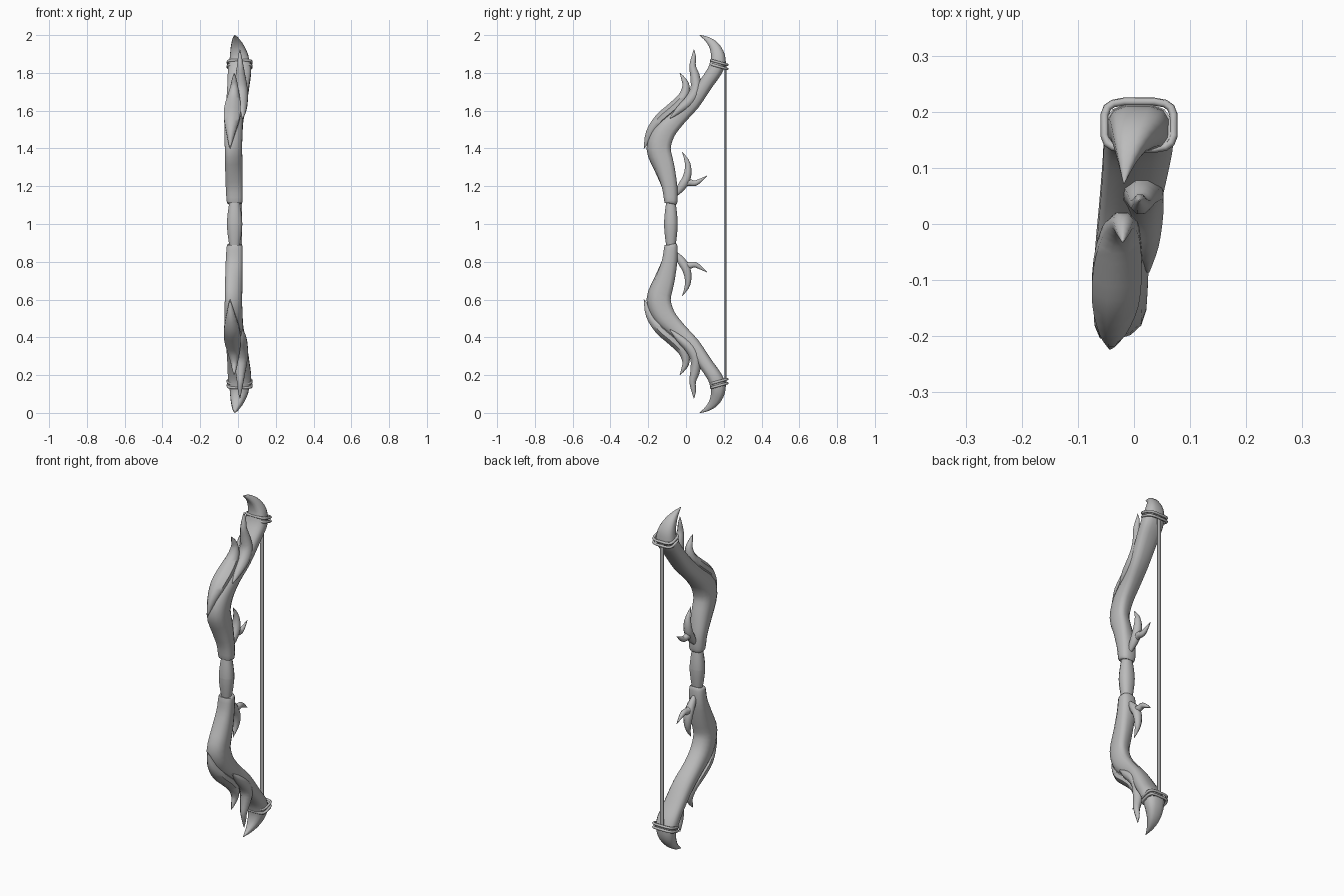
import bpy, bmesh, math
from mathutils import Vector

cube = bpy.data.objects.get("Cube")
if cube:
    bpy.data.objects.remove(cube, do_unlink=True)

MID = 1.0  # height of the mirror plane

grey = bpy.data.materials.new("plain grey")
grey.use_nodes = True
grey.diffuse_color = (0.5, 0.5, 0.5, 1)
grey.node_tree.nodes["Principled BSDF"].inputs["Base Color"].default_value = (0.5, 0.5, 0.5, 1)


def spline(stations, steps):
    """Catmull-Rom refinement of tuples."""
    s = [stations[0]] + stations + [stations[-1]]
    out = []
    for i in range(1, len(s) - 2):
        for k in range(steps):
            t = k / steps
            out.append([0.5 * (2 * b + (c - a) * t + (2 * a - 5 * b + 4 * c - d) * t * t
                               + (3 * b - a - 3 * c + d) * t ** 3)
                        for a, b, c, d in zip(*s[i - 1:i + 3])])
    return out + [list(stations[-1])]


def section(center, tangent, width, depth, twist, sides, power):
    """Ring of points around a centre; power below 1 squares it off."""
    normal = Vector((0, tangent.z, -tangent.y)).normalized()
    ring = []
    for k in range(sides):
        a = 2 * math.pi * (k + 0.5) / sides
        ca, sa = math.cos(a), math.sin(a)
        u = math.copysign(abs(ca) ** power, ca) * width
        v = math.copysign(abs(sa) ** power, sa) * depth
        ring.append(center + Vector((u, 0, 0)) + normal * (v + u * math.tan(twist)))
    return ring


def finish(obj, mirror):
    obj.data.materials.append(grey)
    obj.location.z = MID
    if mirror:
        m = obj.modifiers.new("mirror", 'MIRROR')
        m.use_axis = (False, False, True)
    if obj.type == 'MESH':
        bpy.ops.object.select_all(action='DESELECT')
        bpy.context.view_layer.objects.active = obj
        obj.select_set(True)
        bpy.ops.object.shade_smooth_by_angle(angle=math.radians(50))


def loft(name, stations, sides=12, power=0.7, steps=3, mirror=True):
    """Stations are (x, y, z, half width in x, half depth, twist)."""
    pts = spline(stations, steps)
    cs = [Vector((p[0], p[1], p[2] - MID)) for p in pts]
    bm = bmesh.new()
    rings = []
    for i, p in enumerate(pts):
        tan = cs[min(i + 1, len(cs) - 1)] - cs[max(i - 1, 0)]
        ring = section(cs[i], tan, max(p[3], 0.001), max(p[4], 0.001), p[5], sides, power)
        rings.append([bm.verts.new(v) for v in ring])
    for lo, hi in zip(rings, rings[1:]):
        for k in range(sides):
            n = (k + 1) % sides
            bm.faces.new((lo[k], lo[n], hi[n], hi[k]))
    bm.faces.new(rings[0][::-1])
    bm.faces.new(rings[-1])
    mesh = bpy.data.meshes.new(name)
    bm.to_mesh(mesh)
    bm.free()
    obj = bpy.data.objects.new(name, mesh)
    bpy.context.collection.objects.link(obj)
    finish(obj, mirror)


# Barrel grip between the limbs
loft("grip", [
    (-.018, -.08, .88, .028, .025, 0), (-.018, -.08, .94, .037, .033, 0),
    (-.018, -.08, 1.0, .042, .037, 0), (-.018, -.08, 1.06, .037, .033, 0),
    (-.018, -.08, 1.12, .028, .025, 0)], power=0.85)

# Recurved limbs, with a slight twist through the bend
loft("limb", [
    (-.018, -.08, 1.108, .036, .030, 0), (-.018, -.08, 1.122, .043, .036, 0),
    (-.02, -.087, 1.2, .046, .042, 0), (-.022, -.115, 1.3, .047, .052, .2),
    (-.024, -.145, 1.4, .047, .06, .3), (-.024, -.116, 1.49, .049, .057, .25),
    (-.02, -.045, 1.565, .05, .046, .15), (-.008, .033, 1.643, .055, .041, .1),
    (.003, .107, 1.744, .06, .038, 0), (.008, .152, 1.81, .063, .04, 0),
    (.008, .172, 1.86, .059, .044, 0)])

# Curved horn tips
loft("horn_tip", [
    (.008, .169, 1.84, .057, .044, 0), (.006, .169, 1.89, .05, .038, 0),
    (-.003, .15, 1.94, .035, .028, 0), (-.012, .114, 1.977, .017, .015, 0),
    (-.018, .072, 2.0, .001, .001, 0)])

# Two leaf-shaped flames on each limb
loft("front_flame", [
    (-.043, -.222, 1.4, .002, .002, 0), (-.038, -.19, 1.48, .025, .026, 0),
    (-.033, -.137, 1.555, .045, .033, 0), (-.029, -.07, 1.613, .047, .034, 0),
    (-.024, -.015, 1.67, .036, .031, 0), (-.02, .0, 1.73, .022, .021, 0),
    (-.02, -.015, 1.77, .012, .012, 0), (-.02, -.033, 1.8, .001, .001, 0)],
    sides=8, power=1.1)
loft("rear_flame", [
    (.025, -.085, 1.56, .003, .003, 0), (.022, -.035, 1.605, .024, .022, 0),
    (.018, .022, 1.655, .037, .032, 0), (.016, .053, 1.715, .038, .032, 0),
    (.013, .047, 1.785, .028, .027, 0), (.012, .035, 1.835, .019, .019, 0),
    (.01, .041, 1.885, .011, .013, 0), (.01, .042, 1.925, .001, .001, 0)],
    sides=8, power=1.1)

# Forked sprig near the grip
loft("sprig_leaf", [
    (-.018, -.055, 1.155, .012, .012, 0), (-.018, -.025, 1.195, .022, .024, 0),
    (-.018, .002, 1.24, .026, .024, 0), (-.018, .011, 1.29, .022, .019, 0),
    (-.018, .004, 1.335, .013, .013, 0), (-.018, -.02, 1.38, .001, .001, 0)],
    sides=8, power=1)
loft("sprig_branch", [
    (-.018, -.03, 1.2, .014, .018, 0), (-.018, .01, 1.22, .018, .02, 0),
    (-.018, .045, 1.215, .016, .016, 0), (-.018, .075, 1.23, .011, .011, 0),
    (-.018, .112, 1.256, .001, .001, 0)], sides=8, power=1)

# Cord wraps below each horn tip
for number, z in enumerate((1.833, 1.855)):
    ring = section(Vector((.009, .176, z - MID)), Vector((0, .28, 1)),
                   .062, .044, 0, 16, 0.5)
    curve = bpy.data.curves.new("cord_wrap", 'CURVE')
    curve.dimensions = '3D'
    curve.bevel_depth = .0075
    curve.bevel_resolution = 1
    path = curve.splines.new('POLY')
    path.points.add(len(ring) - 1)
    for point, v in zip(path.points, ring):
        point.co = (*v, 1)
    path.use_cyclic_u = True
    cord = bpy.data.objects.new(f"cord_wrap_{number + 1}", curve)
    bpy.context.collection.objects.link(cord)
    finish(cord, True)

# Flat bowstring
loft("bowstring", [(.008, .21, .16, .013, .006, 0), (.008, .21, 1.84, .013, .006, 0)],
     sides=8, power=1, steps=1, mirror=False)
